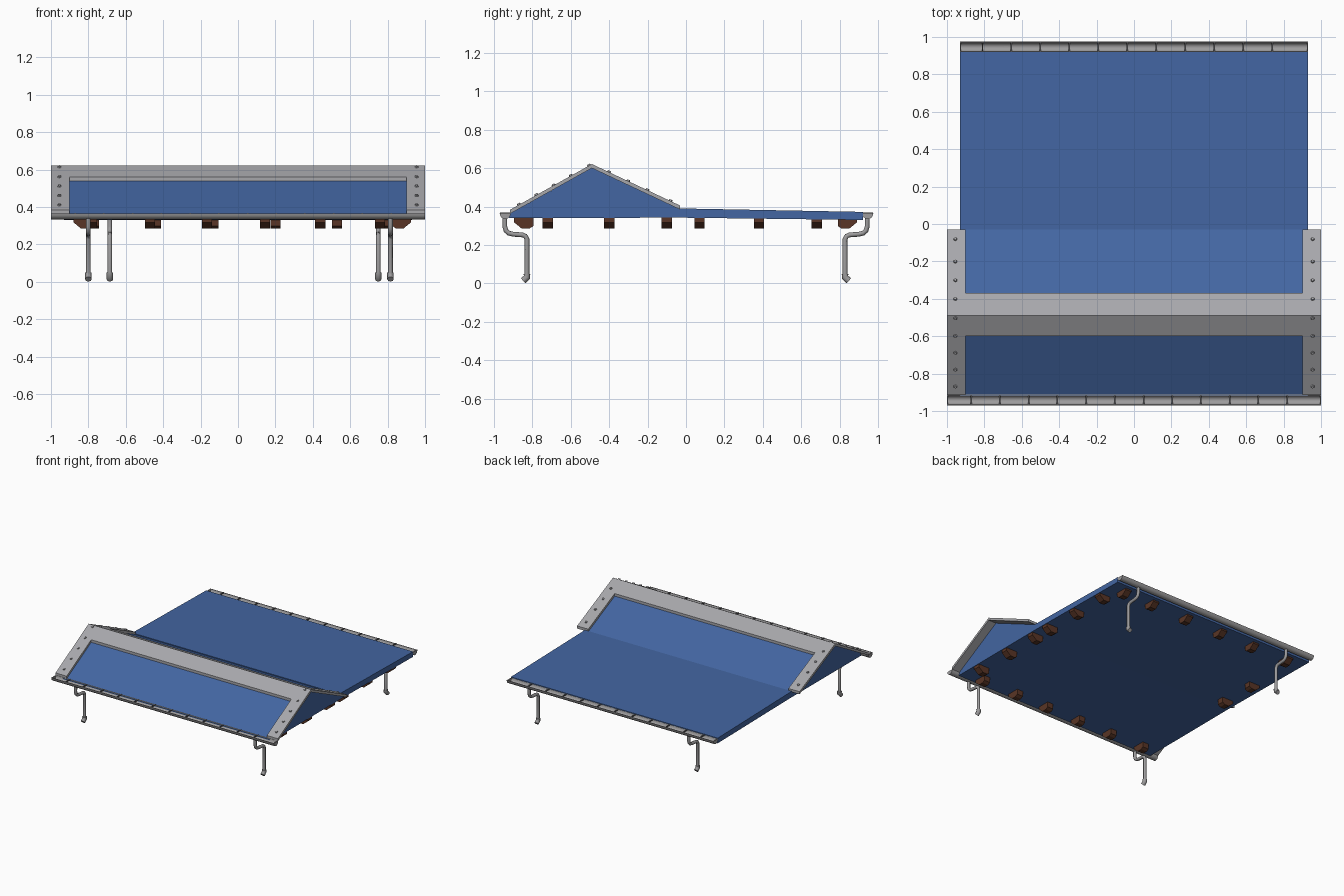
import bpy, bmesh, math
from mathutils import Matrix, Vector

if "Cube" in bpy.data.objects:
    bpy.data.objects.remove(bpy.data.objects["Cube"])


def material(name, rgb):
    m = bpy.data.materials.new(name)
    m.diffuse_color = (*rgb, 1)
    m.use_nodes = True
    m.node_tree.nodes["Principled BSDF"].inputs["Base Color"].default_value = m.diffuse_color
    return m


BLUE = material("blue_roofing", (0.056, 0.132, 0.36))
GREY = material("light_grey_trim", (0.39, 0.39, 0.41))
METAL = material("grey_metal", (0.34, 0.335, 0.34))
DARK = material("dark_grey_fixing", (0.13, 0.13, 0.14))
BROWN = material("brown_wood", (0.10, 0.036, 0.019))


def finish(name, bm, mat):
    bmesh.ops.recalc_face_normals(bm, faces=bm.faces)
    me = bpy.data.meshes.new(name)
    bm.to_mesh(me)
    bm.free()
    me.materials.append(mat)
    ob = bpy.data.objects.new(name, me)
    bpy.context.collection.objects.link(ob)
    return ob


def add_prism(bm, pts, x0, x1, mat=Matrix()):
    """Extrude a (y, z) outline along x."""
    a = [bm.verts.new(mat @ Vector((x0, y, z))) for y, z in pts]
    b = [bm.verts.new(mat @ Vector((x1, y, z))) for y, z in pts]
    bm.faces.new(a)
    bm.faces.new(b[::-1])
    for i in range(len(pts)):
        j = (i + 1) % len(pts)
        bm.faces.new((a[i], a[j], b[j], b[i]))


def prism(name, pts, x0, x1, mat):
    bm = bmesh.new()
    add_prism(bm, pts, x0, x1)
    return finish(name, bm, mat)


def roof_z(y):
    """Height of the pitched roof surface."""
    if y < -0.49:
        return 0.60 + (y + 0.49) * 0.558
    return 0.60 - (y + 0.49) * 0.470


def band(y0, y1, t):
    """Strip of thickness t lying over the ridge."""
    ys = (y0, -0.49, y1)
    return [(y, roof_z(y)) for y in ys] + [(y, roof_z(y) + t) for y in ys[::-1]]


# Roof bodies
prism("pitched_roof", [(-0.92, 0.34), (-0.92, 0.36), (-0.49, 0.60), (-0.03, 0.384), (-0.03, 0.342)],
      -0.93, 0.93, BLUE)
prism("low_slope_roof", [(-0.03, 0.342), (-0.03, 0.39), (0.92, 0.372), (0.92, 0.33)], -0.93, 0.93, BLUE)

# Ridge cap and gable trims
prism("ridge_cap", band(-0.60, -0.37, 0.021), -0.9, 0.9, GREY)
for side, s in (("left", -1), ("right", 1)):
    prism("gable_trim_" + side, band(-0.915, -0.03, 0.021), s * 0.9, s * 1.0, GREY)

# Fixings along the gable trims
bm = bmesh.new()
for s in (-1, 1):
    for y in (-0.87, -0.78, -0.69, -0.60, -0.505, -0.40, -0.30, -0.20, -0.08):
        ang = math.atan(0.558) if y < -0.49 else -math.atan(0.470)
        m = Matrix.Translation((s * 0.955, y, roof_z(y) + 0.024)) @ Matrix.Rotation(ang, 4, 'X')
        bmesh.ops.create_cone(bm, cap_ends=True, segments=6, radius1=0.011, radius2=0.008,
                              depth=0.01, matrix=m)
finish("trim_fixings", bm, GREY)


# Gutters: open half pipes with closed ends and cross straps
def gutter(name, yc, half, first, step, count):
    z, n = 0.366, 8
    arc = lambda r: [(yc + r * math.cos(math.pi * (1 + i / n)),
                      z + r * 1.1 * math.sin(math.pi * (1 + i / n))) for i in range(n + 1)]
    bm = bmesh.new()
    add_prism(bm, arc(0.029) + arc(0.024)[::-1], -half, half)
    for s in (-1, 1):
        add_prism(bm, arc(0.0285), s * (half - 0.006), s * (half - 0.0005))
    ob = finish(name, bm, METAL)
    bpy.context.view_layer.objects.active = ob
    ob.select_set(True)
    bpy.ops.object.shade_smooth_by_angle(angle=math.radians(40))
    ob.select_set(False)
    bm = bmesh.new()
    for i in range(count):
        x = first + i * step
        add_prism(bm, [(yc - 0.028, z - 0.003), (yc + 0.028, z - 0.003),
                       (yc + 0.028, z + 0.003), (yc - 0.028, z + 0.003)], x - 0.004, x + 0.004)
    finish(name + "_straps", bm, DARK)


gutter("front_gutter", -0.941, 1.0, -0.87, 0.1535, 12)
gutter("rear_gutter", 0.946, 0.93, -0.81, 0.155, 11)


# Downpipes
def tube(name, pts, r):
    cu = bpy.data.curves.new(name, 'CURVE')
    cu.dimensions = '3D'
    cu.bevel_depth = r
    cu.bevel_resolution = 2
    cu.use_fill_caps = True
    sp = cu.splines.new('POLY')
    sp.points.add(len(pts) - 1)
    for p, c in zip(sp.points, pts):
        p.co = (*c, 1)
    sp.use_smooth = True
    cu.materials.append(METAL)
    ob = bpy.data.objects.new(name, cu)
    bpy.context.collection.objects.link(ob)
    bpy.context.view_layer.objects.active = ob
    ob.select_set(True)
    bpy.ops.object.convert(target='MESH')
    bpy.context.object.select_set(False)


PIPE = [(0.943, 0.34), (0.943, 0.295), (0.937, 0.274), (0.922, 0.261), (0.90, 0.256),
        (0.85, 0.252), (0.836, 0.246), (0.828, 0.23), (0.828, 0.045)]
SPOUT = [(0.828, 0.05), (0.828, 0.032), (0.848, 0.014)]
for name, x, s in (("front_left", -0.80, -1), ("front_right", 0.815, -1),
                   ("rear_left", -0.685, 1), ("rear_right", 0.75, 1)):
    tube(name + "_downpipe", [(x, s * y, z) for y, z in PIPE], 0.0125)
    tube(name + "_spout", [(x, s * y, z) for y, z in SPOUT], 0.0175)

# Wooden brackets: deep inside, tapering towards the eaves
BRACKET = [(-0.05, 0.345), (-0.05, 0.298), (-0.03, 0.285), (0.01, 0.285), (0.05, 0.318), (0.05, 0.345)]
spots = [(x, -0.845, 180) for x in (-0.78, -0.47, -0.165, 0.145, 0.44, 0.76)]
spots += [(x, 0.84, 0) for x in (-0.77, -0.44, -0.13, 0.20, 0.53, 0.80)]
spots += [(0.875, y, -90) for y in (-0.72, -0.40, -0.10, 0.07, 0.38, 0.68)]
spots += [(-0.83, y, 90) for y in (0.07, 0.38)]
bm = bmesh.new()
for x, y, a in spots:
    m = Matrix.Translation((x, y, 0)) @ Matrix.Rotation(math.radians(a), 4, 'Z')
    add_prism(bm, BRACKET, -0.027, 0.027, m)
finish("eave_brackets", bm, BROWN)
